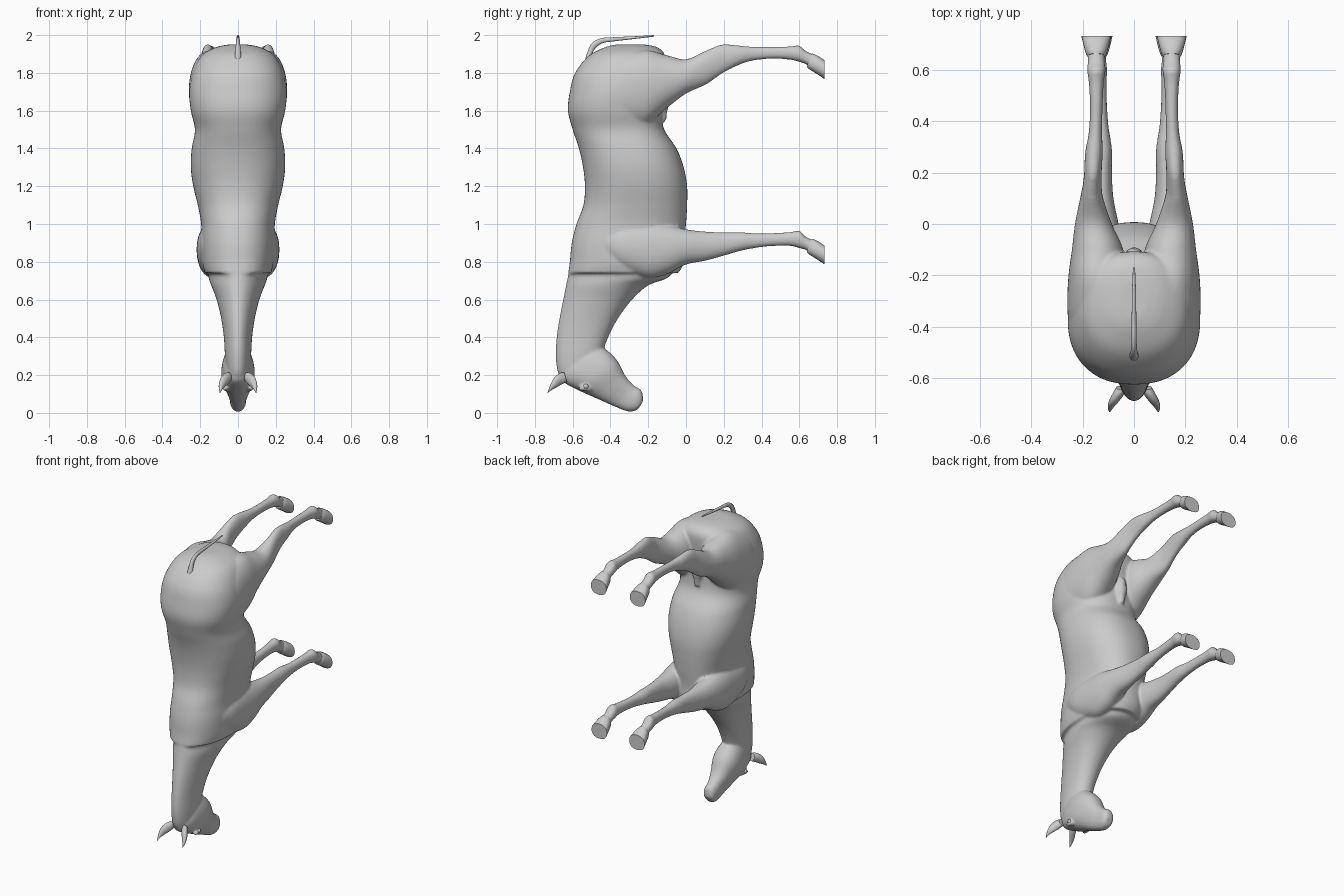
import bpy, bmesh, math
from mathutils import Vector

def spline(rows, sub):
    # Catmull-Rom interpolation of section rows
    out = []
    for i in range(len(rows) - 1):
        p = [rows[max(i - 1, 0)], rows[i], rows[i + 1], rows[min(i + 2, len(rows) - 1)]]
        for s in range(sub):
            t = s / sub
            out.append([b + 0.5 * t * (c - a + t * (2*a - 5*b + 4*c - d + t * (3*(b - c) + d - a)))
                        for a, b, c, d in zip(*p)])
    return out + [list(rows[-1])]

def loft(bm, rows, n=40, sub=5, power=2.0, skew=0.0, flip=1):
    # rows: (ya, za, yb, zb, centre_x, half_width); each ring spans a-b in the yz plane
    rings = []
    for ya, za, yb, zb, cx, w in spline(rows, sub):
        ring = []
        for k in range(n):
            ang = 2 * math.pi * k / n
            c, s = math.cos(ang), math.sin(ang)
            u = math.copysign(abs(c) ** (2 / power), c)
            v = math.copysign(abs(s) ** (2 / power), s)
            t = (u + 1) / 2
            x = flip * (cx + w * v * (1 + skew * u))
            ring.append(bm.verts.new((x, ya + (yb - ya) * t, za + (zb - za) * t)))
        rings.append(ring)
    for r0, r1 in zip(rings, rings[1:]):
        for k in range(n):
            bm.faces.new((r0[k], r0[(k + 1) % n], r1[(k + 1) % n], r1[k]))
    bm.faces.new(rings[0])
    bm.faces.new(rings[-1])

def finish(bm, name, angle=None):
    bmesh.ops.recalc_face_normals(bm, faces=bm.faces)
    me = bpy.data.meshes.new(name)
    bm.to_mesh(me)
    bm.free()
    ob = bpy.data.objects.new(name, me)
    bpy.context.collection.objects.link(ob)
    bpy.ops.object.select_all(action='DESELECT')
    ob.select_set(True)
    bpy.context.view_layer.objects.active = ob
    if angle:
        bpy.ops.object.shade_smooth_by_angle(angle=math.radians(angle))
    return ob

# Trunk profile: z, back y, belly y, half width
trunk = [(1.95, -.37, -.22, .05), (1.935, -.43, -.15, .12), (1.89, -.515, -.11, .195),
         (1.8, -.587, -.11, .24), (1.7, -.615, -.12, .258), (1.6, -.625, -.13, .25),
         (1.5, -.60, -.115, .228), (1.4, -.567, -.05, .245), (1.3, -.545, -.012, .25),
         (1.2, -.535, .006, .237), (1.1, -.543, .006, .213), (1.0, -.58, 0, .195),
         (.9, -.605, -.01, .195), (.8, -.615, -.01, .19), (.74, -.624, -.04, .175)]
neck = [(.8, -.612, -.05, .165), (.72, -.626, -.09, .155), (.675, -.635, -.2, .14),
        (.6, -.65, -.285, .112), (.5, -.67, -.36, .088), (.4, -.685, -.412, .074),
        (.3, -.69, -.45, .068), (.22, -.68, -.5, .058), (.19, -.665, -.54, .04)]
as_rows = lambda prof: [(a, z, b, z, 0, w) for z, a, b, w in prof]

# Head, forehead point to jaw point
head = [(-.67, .20, -.56, .34, 0, .045), (-.645, .16, -.46, .355, 0, .075),
        (-.56, .115, -.37, .285, 0, .088), (-.47, .075, -.32, .195, 0, .066),
        (-.38, .035, -.275, .145, 0, .047), (-.31, .008, -.237, .12, 0, .043),
        (-.265, .012, -.227, .08, 0, .033), (-.25, .025, -.228, .06, 0, .02)]

# Legs: y, low z, high z, centre x, half width
hind = [(-.44, 1.57, 1.8, .16, .07), (-.36, 1.52, 1.88, .15, .108), (-.22, 1.52, 1.92, .145, .112),
        (-.1, 1.615, 1.893, .142, .1), (0, 1.69, 1.872, .158, .072), (.1, 1.735, 1.915, .165, .045),
        (.15, 1.768, 1.937, .163, .037), (.2, 1.802, 1.952, .16, .034), (.28, 1.842, 1.945, .156, .034),
        (.36, 1.866, 1.938, .15, .026), (.46, 1.875, 1.938, .147, .025), (.55, 1.87, 1.94, .147, .029),
        (.6, 1.858, 1.944, .147, .036), (.635, 1.845, 1.915, .147, .033), (.69, 1.81, 1.89, .147, .034)]
fore = [(-.42, .82, .97, .13, .06), (-.33, .755, 1.0, .13, .085), (-.2, .715, 1.01, .132, .087),
        (-.1, .735, .995, .13, .085), (0, .785, .972, .13, .07), (.1, .805, .96, .13, .05),
        (.2, .832, .956, .126, .04), (.29, .858, .956, .124, .038), (.38, .875, .95, .128, .029),
        (.46, .883, .952, .132, .027), (.55, .884, .957, .137, .03), (.6, .872, .964, .14, .036),
        (.635, .862, .932, .141, .033), (.69, .825, .907, .142, .034)]

bm = bmesh.new()
loft(bm, as_rows(trunk), power=2.3, n=56)
loft(bm, as_rows(neck), power=2.1, skew=.15)
loft(bm, head, power=2.3, skew=.05)
for side in (1, -1):
    for leg in (hind, fore):
        loft(bm, [(y, a, y, b, cx, w) for y, a, b, cx, w in leg], power=2.1, flip=side)
    # Brow over each eye
    loft(bm, [(-.57, .13, -.56, .14, .06, .006), (-.565, .12, -.53, .15, .068, .016),
              (-.53, .115, -.5, .14, .065, .012), (-.51, .11, -.5, .12, .06, .005)], n=16, flip=side)
# Sheath between the hind legs
loft(bm, [(-.22, 1.68, -.1, 1.72, 0, .04), (-.2, 1.62, -.09, 1.64, 0, .045),
          (-.17, 1.57, -.1, 1.59, 0, .026), (-.14, 1.535, -.105, 1.545, 0, .018)], n=20)
body = finish(bm, "horse_body")

# Fuse the overlapping masses into one soft skin
mod = body.modifiers.new("fuse", 'REMESH')
mod.mode = 'VOXEL'
mod.voxel_size = .008
mod.use_smooth_shade = True
soft = body.modifiers.new("soften", 'SMOOTH')
soft.factor = .5
soft.iterations = 6
bpy.ops.object.convert(target='MESH')

# Hooves, flat soled
for name, z, cx in (("hind_hoof", 1.768, .147), ("front_hoof", .787, .142)):
    for side, tag in ((1, "right"), (-1, "left")):
        bm = bmesh.new()
        loft(bm, [(.64, z + .065, .665, z + .135, cx, .032), (.652, z + .052, .682, z + .13, cx, .041),
                  (.69, z + .028, .705, z + .118, cx, .05), (.732, z, .732, z + .1, cx, .058)],
             n=28, sub=3, power=2.3, flip=side)
        finish(bm, f"{tag}_{name}", 45)

# Ears and eyes
for side, tag in ((1, "right"), (-1, "left")):
    bm = bmesh.new()
    loft(bm, [(-.63, .165, -.645, .215, .05, .02), (-.66, .15, -.668, .21, .062, .023),
              (-.685, .135, -.695, .19, .078, .02), (-.71, .122, -.715, .155, .09, .012),
              (-.733, .105, -.733, .109, .095, .002)], n=20, flip=side)
    finish(bm, tag + "_ear", 60)
    bm = bmesh.new()
    bmesh.ops.create_uvsphere(bm, u_segments=16, v_segments=10, radius=.014)
    bmesh.ops.translate(bm, verts=bm.verts, vec=Vector((side * .073, -.53, .14)))
    finish(bm, tag + "_eye", 60)

# Tail arching over the rump
bm = bmesh.new()
loft(bm, [(-.535, 1.865, -.475, 1.9, 0, .02), (-.525, 1.9, -.495, 1.9, 0, .016),
          (-.5, 1.955, -.478, 1.932, 0, .012), (-.45, 1.983, -.44, 1.958, 0, .01),
          (-.38, 1.989, -.375, 1.968, 0, .009), (-.27, 1.994, -.27, 1.98, 0, .008),
          (-.17, 2.0, -.17, 1.992, 0, .004)], n=20)
finish(bm, "tail", 60)
